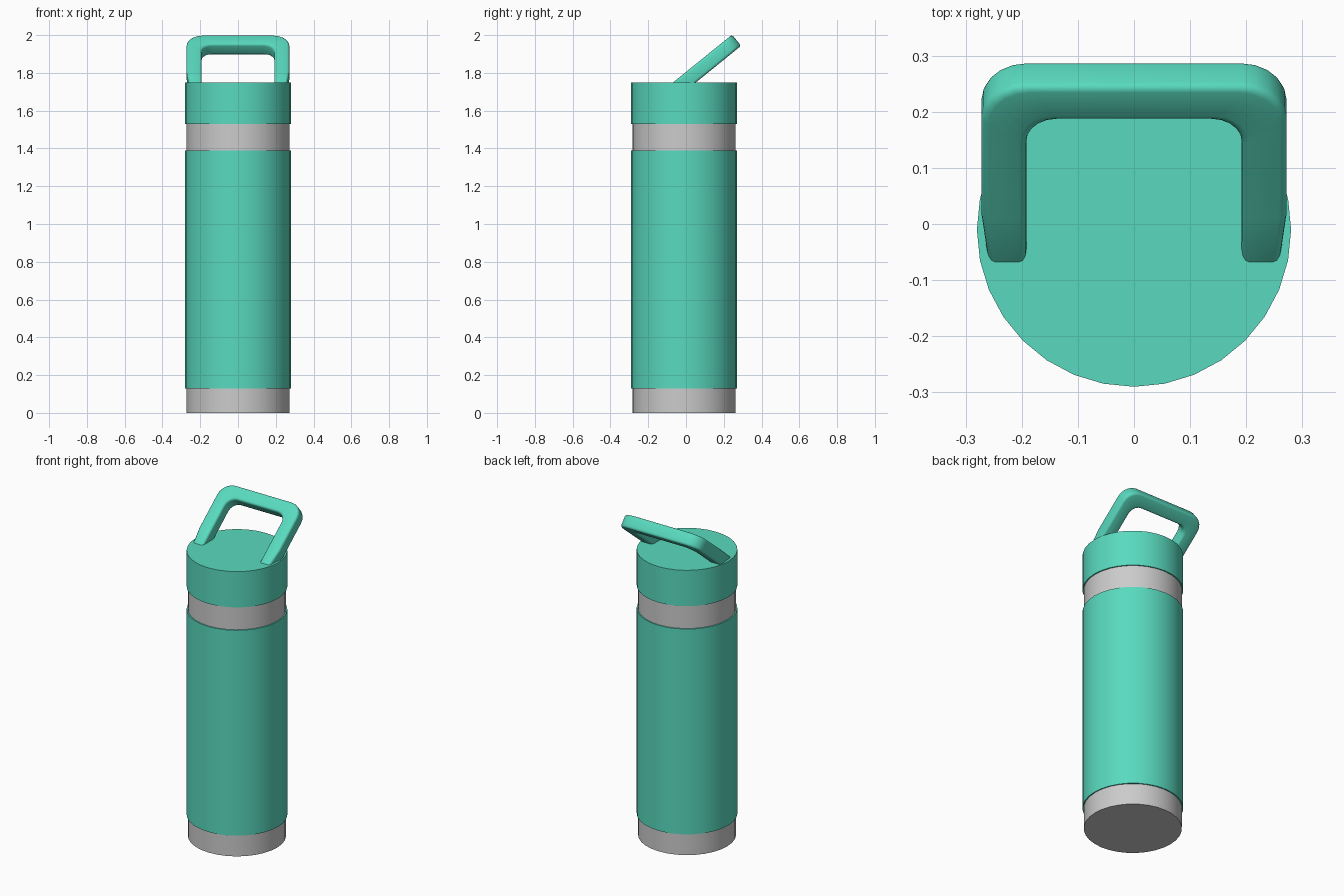
import bpy, bmesh
from math import sin, cos, pi, radians

if "Cube" in bpy.data.objects:
    bpy.data.objects.remove(bpy.data.objects["Cube"])

teal = bpy.data.materials.new("teal")
teal.diffuse_color = (0.10, 0.70, 0.52, 1)
teal.use_nodes = True
teal.node_tree.nodes["Principled BSDF"].inputs["Base Color"].default_value = teal.diffuse_color
CY = -0.01  # bottle axis sits slightly forward of the handle overhang


def drum(name, radius, z0, z1, mat=None):
    bpy.ops.mesh.primitive_cylinder_add(vertices=32, radius=radius, depth=z1 - z0,
                                        location=(0, CY, (z0 + z1) / 2))
    ob = bpy.context.object
    ob.name = name
    if mat:
        ob.data.materials.append(mat)
    bpy.ops.object.shade_smooth_by_angle(angle=radians(30))
    return ob


# Bottle: stacked drums
drum("base_band", 0.273, 0, 0.13)
drum("body", 0.28, 0.13, 1.39, teal)
drum("neck_band", 0.273, 1.39, 1.53)
drum("cap", 0.28, 1.53, 1.75, teal)


def side_profile(half_w, top, radius, foot, steps=5):
    """Right half of a U outline: foot points, then a rounded corner."""
    arc = [(half_w - radius + radius * cos(a), top - radius + radius * sin(a))
           for a in (i * pi / 2 / steps for i in range(steps + 1))]
    return foot + arc


# Handle: flat U tilted back, legs narrowing where they enter the cap
outer = side_profile(0.272, 0.0, 0.08, [(0.258, -0.42), (0.272, -0.30)])
inner = side_profile(0.192, -0.08, 0.055, [(0.192, -0.42), (0.192, -0.30)])
outer += [(-x, y) for x, y in reversed(outer)]
inner += [(-x, y) for x, y in reversed(inner)]
T = 0.038  # half thickness

bm = bmesh.new()
rings = [[bm.verts.new((*o, -T)), bm.verts.new((*o, T)),
          bm.verts.new((*i, T)), bm.verts.new((*i, -T))] for o, i in zip(outer, inner)]
for a, b in zip(rings, rings[1:]):
    for k in range(4):
        n = (k + 1) % 4
        bm.faces.new((a[k], a[n], b[n], b[k]))
bm.faces.new(rings[0])
bm.faces.new(rings[-1])
bmesh.ops.recalc_face_normals(bm, faces=bm.faces)
mesh = bpy.data.meshes.new("handle")
bm.to_mesh(mesh)
bm.free()

handle = bpy.data.objects.new("handle", mesh)
bpy.context.collection.objects.link(handle)
handle.location = (0, 0.268, 1.973)
handle.rotation_euler.x = radians(39)
mesh.materials.append(teal)
mesh.shade_smooth()
bevel = handle.modifiers.new("soft_edges", 'BEVEL')
bevel.width = 0.014
bevel.segments = 3
bevel.limit_method = 'ANGLE'
bevel.angle_limit = radians(50)
